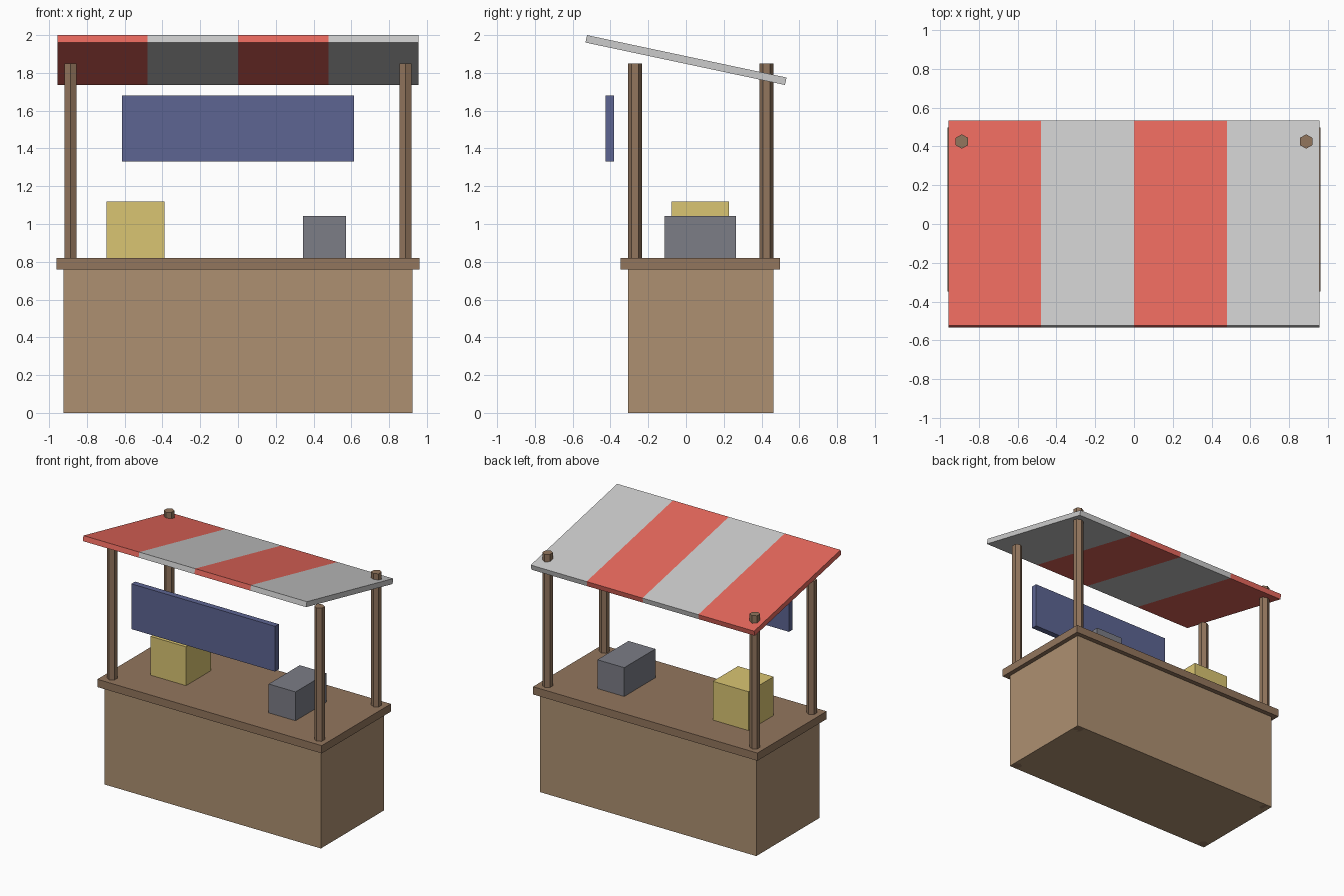
import bpy, bmesh, math
from mathutils import Matrix

if "Cube" in bpy.data.objects:
    bpy.data.objects.remove(bpy.data.objects["Cube"])


def material(name, rgb):
    m = bpy.data.materials.new(name)
    m.diffuse_color = (*rgb, 1)
    m.use_nodes = True
    m.node_tree.nodes["Principled BSDF"].inputs["Base Color"].default_value = m.diffuse_color
    return m


light_wood = material("light_wood", (0.42, 0.28, 0.165))
dark_wood = material("dark_wood", (0.29, 0.18, 0.11))
red = material("red_cloth", (0.80, 0.14, 0.11))
white = material("pale_cloth", (0.56, 0.56, 0.56))
blue = material("blue_paint", (0.11, 0.13, 0.29))
yellow = material("yellow_paint", (0.70, 0.56, 0.17))
grey = material("grey_metal", (0.20, 0.205, 0.24))


def finish(name, bm, *mats):
    mesh = bpy.data.meshes.new(name)
    bm.to_mesh(mesh)
    bm.free()
    for m in mats:
        mesh.materials.append(m)
    obj = bpy.data.objects.new(name, mesh)
    bpy.context.collection.objects.link(obj)
    return obj


def box(name, x, y, z, *mats):
    """Box from (min, max) ranges on each axis, origin at its centre."""
    bm = bmesh.new()
    size = [b - a for a, b in (x, y, z)]
    bmesh.ops.create_cube(bm, size=1, matrix=Matrix.Diagonal((*size, 1)))
    obj = finish(name, bm, *mats)
    obj.location = [(a + b) / 2 for a, b in (x, y, z)]
    return obj


# Counter
box("counter_body", (-0.925, 0.925), (-0.308, 0.462), (0, 0.76), light_wood)
box("counter_top", (-0.96, 0.96), (-0.348, 0.498), (0.76, 0.82), dark_wood)

# Six-sided corner posts, running down through the counter
for side, x in (("left", -0.887), ("right", 0.887)):
    for end, y in (("front", -0.27), ("back", 0.425)):
        bm = bmesh.new()
        bmesh.ops.create_cone(bm, cap_ends=True, segments=6,
                              radius1=0.037, radius2=0.037, depth=1.85)
        post = finish(f"{end}_{side}_post", bm, dark_wood)
        post.location = (x, y, 0.925)

# Sloping awning: one slab cut into four stripes
WIDTH, LENGTH, THICK = 1.912, 1.08, 0.04
bm = bmesh.new()
bmesh.ops.create_cube(bm, size=1, matrix=Matrix.Diagonal((WIDTH, LENGTH, THICK, 1)))
for i in (-1, 0, 1):
    bmesh.ops.bisect_plane(bm, geom=bm.verts[:] + bm.edges[:] + bm.faces[:],
                           plane_co=(i * WIDTH / 4, 0, 0), plane_no=(1, 0, 0))
for f in bm.faces:
    stripe = math.floor((f.calc_center_median().x + WIDTH / 2) / (WIDTH / 4))
    f.material_index = min(max(stripe, 0), 3) % 2
awning = finish("awning", bm, red, white)
awning.location = (0, 0, 1.868)
awning.rotation_euler.x = math.radians(-12)

# Hanging sign board
box("sign_board", (-0.615, 0.615), (-0.425, -0.38), (1.33, 1.68), blue)

# Goods on the counter
box("crate", (-0.695, -0.39), (-0.078, 0.228), (0.82, 1.12), yellow)
box("cash_box", (0.343, 0.573), (-0.115, 0.265), (0.82, 1.043), grey)
